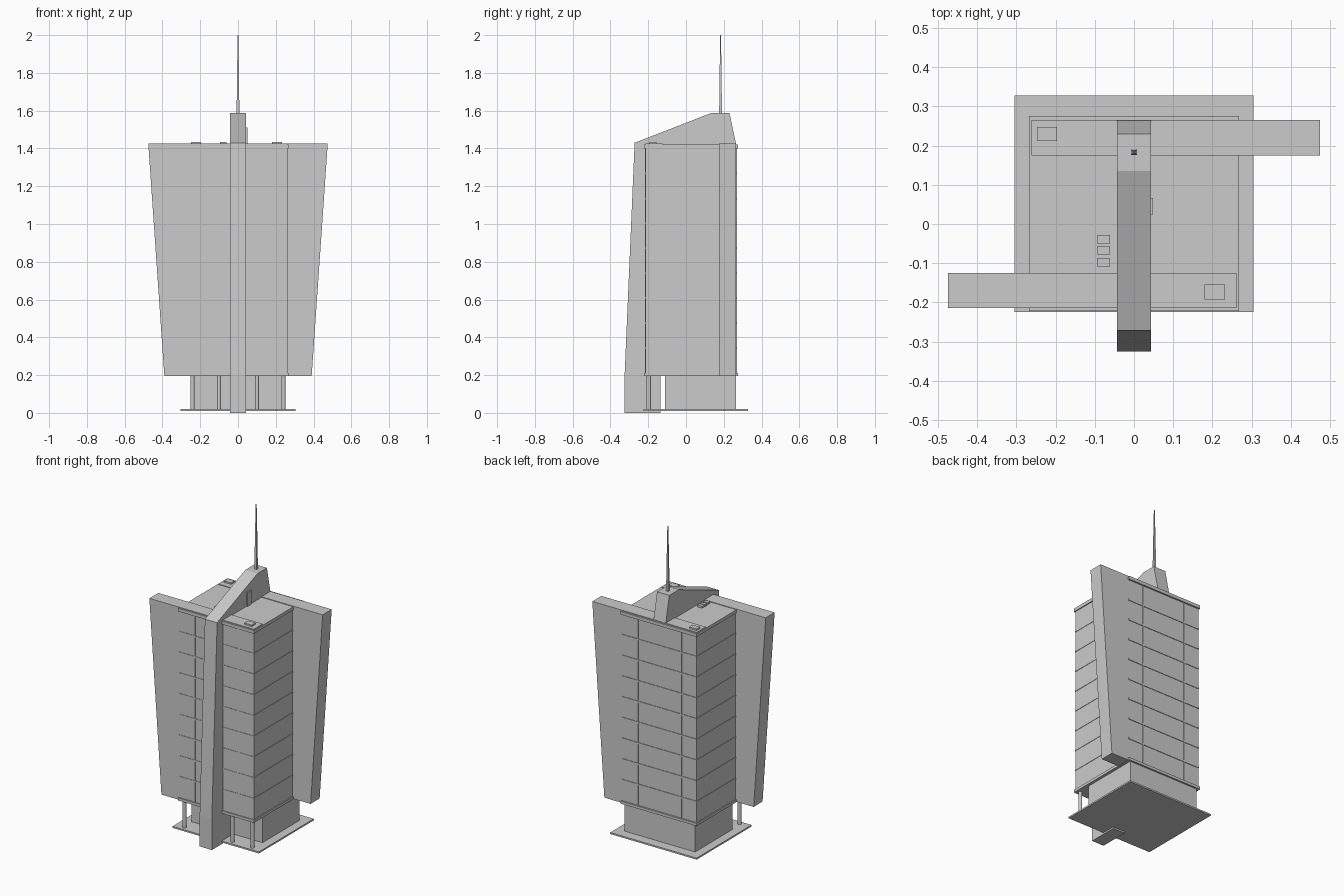
import bpy, bmesh, math
from mathutils import Vector

if "Cube" in bpy.data.objects:
    bpy.data.objects.remove(bpy.data.objects["Cube"])


def box(name, x0, x1, y0, y1, z0, z1):
    return prism(name, [(x0, z0), (x1, z0), (x1, z1), (x0, z1)], y0, y1, 'y')


def prism(name, profile, a, b, axis):
    """Extrude a 2D profile (u, z) along x or y from a to b."""
    bm = bmesh.new()
    pts = [(u, a, z) if axis == 'y' else (a, u, z) for u, z in profile]
    face = bm.faces.new([bm.verts.new(p) for p in pts])
    ext = bmesh.ops.extrude_face_region(bm, geom=[face])
    step = Vector((0, b - a, 0)) if axis == 'y' else Vector((b - a, 0, 0))
    moved = [g for g in ext['geom'] if isinstance(g, bmesh.types.BMVert)]
    bmesh.ops.translate(bm, vec=step, verts=moved)
    bmesh.ops.recalc_face_normals(bm, faces=bm.faces[:])
    me = bpy.data.meshes.new(name)
    bm.to_mesh(me)
    bm.free()
    ob = bpy.data.objects.new(name, me)
    bpy.context.collection.objects.link(ob)
    return ob


def cone(name, x, y, z0, z1, r0, r1, sides, turn=0):
    bpy.ops.mesh.primitive_cone_add(vertices=sides, radius1=r0, radius2=r1, depth=z1 - z0,
                                    location=(x, y, (z0 + z1) / 2), rotation=(0, 0, turn))
    bpy.context.object.name = name


# Ground slab and recessed lobby
box("ground_slab", -0.305, 0.305, -0.225, 0.328, 0.01, 0.02)
box("lobby", -0.25, 0.25, -0.11, 0.265, 0.02, 0.2)

# Front columns
for x in (-0.24, -0.1, 0.1, 0.24):
    cone("column", x, -0.197, 0.02, 0.2, 0.011, 0.011, 12)

# Tower body with bottom and top bands
box("tower_body", -0.262, 0.262, -0.214, 0.265, 0.2, 1.415)
for name, z0, z1 in (("bottom_band", 0.194, 0.211), ("top_band", 1.4, 1.421)):
    box(name, -0.268, 0.268, -0.222, 0.276, z0, z1)

# Floor ribs around the body and vertical mullions front and back
for i in range(1, 9):
    z = 0.211 + i * (1.4 - 0.211) / 9
    box("floor_rib", -0.2645, 0.2645, -0.2175, 0.2695, z - 0.005, z + 0.005)
for x in (-0.154, 0.154):
    box("mullion", x - 0.004, x + 0.004, -0.2175, 0.2695, 0.2, 1.41)

# Flaring side wings
wing = [(0.262, 0.196), (0.262, 1.425), (-0.475, 1.425), (-0.39, 0.196)]
prism("front_wing", wing, -0.215, -0.125, 'y')
prism("back_wing", [(-x, z) for x, z in wing], 0.175, 0.266, 'y')

# Central fin: front leg rising into the roof crest
fin = [(-0.325, 0), (-0.325, 0.2), (-0.272, 1.43), (0.135, 1.588), (0.23, 1.588),
       (0.27, 1.4), (-0.135, 1.4), (-0.135, 0)]
prism("central_fin", fin, -0.043, 0.043, 'x')

# Roof equipment and access door
box("roof_unit_back", -0.248, -0.197, 0.212, 0.248, 1.42, 1.435)
box("roof_unit_front", 0.18, 0.232, -0.193, -0.155, 1.42, 1.435)
for y in (-0.039, -0.067, -0.098):
    box("roof_vent", -0.094, -0.061, y - 0.011, y + 0.011, 1.42, 1.433)
box("roof_door", 0.04, 0.049, 0.024, 0.067, 1.42, 1.51)

# Tapered mast
cone("mast_lower", 0, 0.183, 1.58, 1.75, 0.0105, 0.008, 4, math.pi / 4)
cone("mast_upper", 0, 0.183, 1.75, 2.0, 0.008, 0.003, 4, math.pi / 4)
